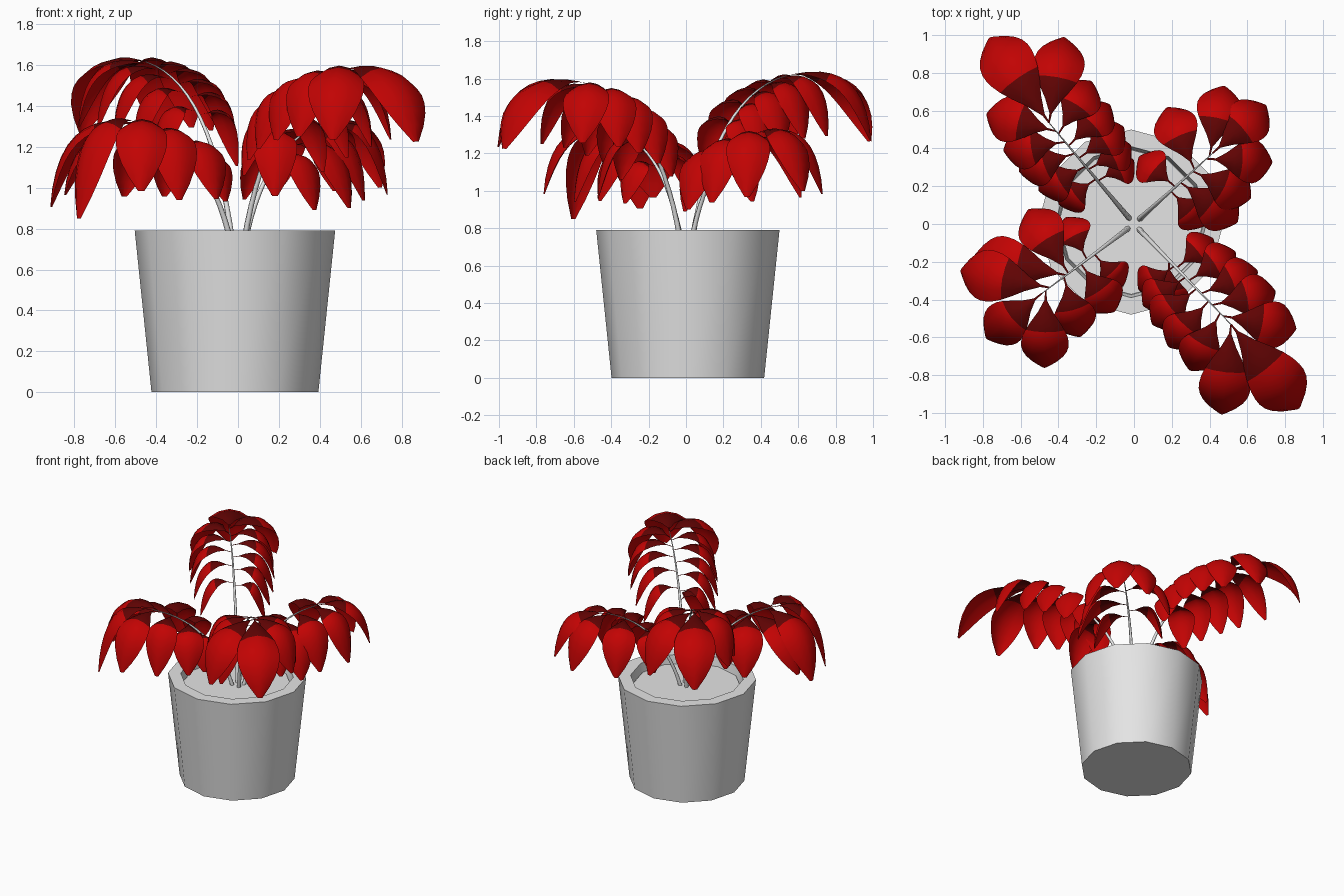
import bpy
import bmesh
from math import cos, sin, pi, radians
from mathutils import Vector

if "Cube" in bpy.data.objects:
    bpy.data.objects.remove(bpy.data.objects["Cube"], do_unlink=True)


def make_material(name, color):
    mat = bpy.data.materials.new(name)
    mat.use_nodes = True
    mat.diffuse_color = color
    mat.node_tree.nodes["Principled BSDF"].inputs["Base Color"].default_value = color
    return mat


grey = make_material("light grey", (0.78, 0.78, 0.78, 1))
dark_red = make_material("dark red", (0.12, 0.001, 0.001, 1))
red = make_material("bright red", (0.54, 0.001, 0.001, 1))


def add_mesh(name, bm, materials, sharp_angle):
    mesh = bpy.data.meshes.new(name)
    bm.to_mesh(mesh)
    bm.free()
    for mat in materials:
        mesh.materials.append(mat)
    mesh.shade_smooth()
    mesh.set_sharp_from_angle(angle=radians(sharp_angle))
    obj = bpy.data.objects.new(name, mesh)
    bpy.context.collection.objects.link(obj)
    return obj


def bezier(a, b, c, u):
    """Point on a quadratic curve."""
    return a * (1 - u) ** 2 + b * 2 * u * (1 - u) + c * u * u


def lathe(name, profile, sides=12):
    """Turn a radius/height profile and close both ends with a polygon."""
    bm = bmesh.new()
    rings = [[bm.verts.new((r * cos(2 * pi * k / sides), r * sin(2 * pi * k / sides), z))
              for k in range(sides)] for r, z in profile]
    for low, high in zip(rings, rings[1:]):
        for k in range(sides):
            n = (k + 1) % sides
            bm.faces.new((low[k], low[n], high[n], high[k]))
    bm.faces.new(rings[0][::-1])
    bm.faces.new(rings[-1])
    obj = add_mesh(name, bm, [grey], 40)
    obj.location = (-0.015, 0.01, 0)
    return obj


# Pot with a thick rim, and the soil disc inside it
lathe("pot", [(0.408, 0), (0.49, 0.79), (0.40, 0.79), (0.385, 0.70)])
lathe("soil", [(0.383, 0.705), (0.383, 0.725)])

# Half width of a leaf from stalk to tip, and positions across it
OUTLINE = [0.05, 0.32, 0.62, 0.83, 0.95, 1.0, 1.0, 0.93, 0.78, 0.52, 0.12]
ACROSS = [-1, -0.55, 0, 0.55, 1]
DARK_ROWS = 3


def add_leaf(bm, base, heading, reach, drop):
    """Drooping, cupped leaf: dark inner part, bright outer part."""
    forward = Vector((cos(heading), sin(heading), 0))
    side = Vector((-sin(heading), cos(heading), 0))
    up = Vector((0, 0, 1))
    stalk = base + forward * 0.05 + up * 0.01
    bend = base + forward * reach * 0.93 + up * 0.09
    tip = base + forward * reach - up * drop
    half = 0.064 + 0.15 * reach
    last = len(OUTLINE) - 1
    rows = []
    for i, w in enumerate(OUTLINE):
        u = i / last
        centre = bezier(stalk, bend, tip, u)
        tangent = (bend - stalk) * (1 - u) + (tip - bend) * u
        normal = tangent.cross(side).normalized()
        rows.append([bm.verts.new(centre + side * half * w * v - normal * half * w * 0.4 * v * v)
                     for v in ACROSS])
    for i in range(last):
        for j in range(len(ACROSS) - 1):
            face = bm.faces.new((rows[i][j], rows[i + 1][j], rows[i + 1][j + 1], rows[i][j + 1]))
            face.material_index = 0 if i < DARK_ROWS else 1
    # Thin stalk joining the leaf to the stem
    root = [bm.verts.new(base + side * s * 0.004) for s in (-1, 1)]
    bm.faces.new((root[0], rows[0][0], rows[0][-1], root[1]))


def add_frond(name, heading, bend, tip, leaves, scale=1.0):
    """Tapered arching stem and its leaves (place on stem, turn, reach, drop)."""
    angle = radians(heading)

    def at(r, z):
        return Vector((r * cos(angle), r * sin(angle), z))

    points = at(0.04, 0.72), at(*bend), at(*tip)
    curve = bpy.data.curves.new(name + "_stem", "CURVE")
    curve.dimensions = "3D"
    curve.bevel_depth = 0.015
    curve.bevel_resolution = 1
    curve.use_fill_caps = True
    spline = curve.splines.new("POLY")
    steps = 14
    spline.points.add(steps)
    for i, p in enumerate(spline.points):
        p.co = (*bezier(*points, i / steps), 1)
        p.radius = 1 - 0.85 * i / steps
    curve.materials.append(grey)
    bpy.context.collection.objects.link(bpy.data.objects.new(name + "_stem", curve))

    bm = bmesh.new()
    for u, turn, reach, drop in leaves:
        add_leaf(bm, bezier(*points, u), angle + radians(turn), reach * scale, drop)
    add_mesh(name + "_leaves", bm, [dark_red, red], 60)


# Tall fronds share one leaf arrangement
TALL = [(1, -5, 0.55, 0.35), (1, -50, 0.46, 0.34),
        (0.94, 36, 0.38, 0.3), (0.92, -72, 0.33, 0.3),
        (0.86, 58, 0.33, 0.29), (0.83, -85, 0.31, 0.28),
        (0.77, 68, 0.31, 0.28), (0.73, -95, 0.29, 0.27),
        (0.66, 78, 0.28, 0.27), (0.63, -100, 0.26, 0.26),
        (0.54, 85, 0.24, 0.25), (0.52, -100, 0.22, 0.25)]
add_frond("back_left_frond", 130, (0.2, 1.51), (0.7, 1.615), TALL)
add_frond("front_right_frond", -46, (0.2, 1.44), (0.74, 1.575),
          TALL + [(0.46, -45, 0.27, 0.3)], 1.04)

# Short fronds
add_frond("back_right_frond", 42, (0.18, 1.22), (0.56, 1.31),
          [(1, 0, 0.38, 0.31), (0.97, 36, 0.38, 0.32), (0.94, -45, 0.35, 0.33),
           (0.82, 72, 0.36, 0.3), (0.8, -67, 0.34, 0.32), (0.66, -77, 0.37, 0.3),
           (0.6, 98, 0.25, 0.23), (0.54, -87, 0.26, 0.25)])
add_frond("front_left_frond", 217, (0.18, 1.22), (0.61, 1.32),
          [(1, 2, 0.38, 0.47), (0.97, 52, 0.41, 0.33), (0.8, -48, 0.5, 0.3),
           (0.94, -48, 0.48, 0.4), (0.82, 68, 0.33, 0.33), (0.78, -95, 0.4, 0.3),
           (0.66, 88, 0.31, 0.26), (0.6, -100, 0.25, 0.22), (0.52, 95, 0.23, 0.2)])
